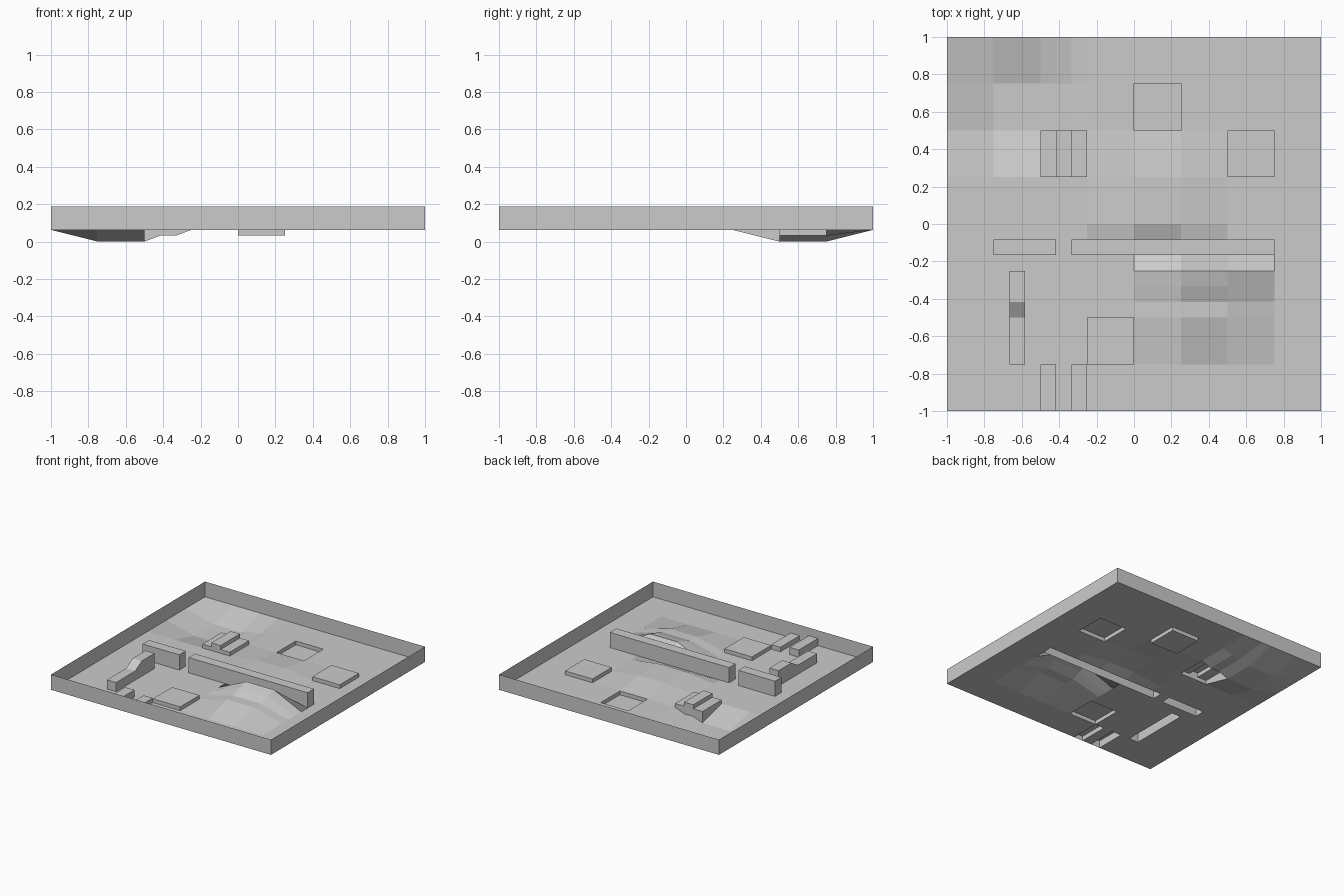
import bpy, bmesh

if "Cube" in bpy.data.objects:
    bpy.data.objects.remove(bpy.data.objects["Cube"])

U = 1 / 12                      # plan module
FLOOR, RIM = 0.0625, 0.1875
XS = [-12, -9, -8, -7, -6, -5, -4, -3, 0, 3, 6, 9, 12]
YS = [-12, -9, -6, -5, -4, -3, -2, -1, 0, 3, 6, 9, 12]

grey = bpy.data.materials.new("light_grey")
grey.diffuse_color = (0.6, 0.6, 0.6, 1)
grey.use_nodes = True
grey.node_tree.nodes["Principled BSDF"].inputs["Base Color"].default_value = grey.diffuse_color

# Soft landforms: (height, profile along x, profile along y)
LANDFORMS = [
    (-0.0625, {-9: 1, -8: 1, -7: 1, -6: 1, -5: .5, -4: .5}, {6: 1, 9: 1}),      # hollow
    (0.0625, {3: 1, 6: 1}, {-6: 1, -5: 1, -4: 1.5, -3: 1.84}),                  # hill
    (0.03125, {0: 1, 3: 1}, {0: 1, 3: 1}),                                      # low mound
]

# Steep features: x0, x1, y0, y1, height at front, height at back
FEATURES = {
    "long_barrier": (-4, 9, -2, -1, RIM, RIM),
    "short_barrier": (-9, -5, -2, -1, RIM, RIM),
    "stepped_barrier": (-8, -7, -9, -3, FLOOR + 0.075, RIM),
    "front_platform": (-3, 0, -9, -6, 0.094, 0.094),
    "back_platform": (6, 9, 3, 6, 0.094, 0.094),
    "left_step": (-6, -5, 3, 6, 0.094, 0.094),
    "middle_step": (-5, -4, 3, 6, 0.127, 0.127),
    "right_step": (-4, -3, 3, 6, 0.094, 0.094),
    "edge_block_left": (-6, -5, -12, -9, 0.122, 0.122),
    "edge_block_right": (-4, -3, -12, -9, 0.1, 0.1),
    "square_pit": (0, 3, 6, 9, 0.03125, 0.03125),
}


def ground(x, y):
    return FLOOR + sum(h * px.get(x, 0) * py.get(y, 0) for h, px, py in LANDFORMS)


def owner(x, y):
    for name, (x0, x1, y0, y1, _, _) in FEATURES.items():
        if x0 < x < x1 and y0 < y < y1:
            return name
    return "ground"


def height(name, x, y):
    if name == "ground":
        return ground(x, y)
    front, back = FEATURES[name][4:]
    return front if y <= -6 else back


meshes = {}


def add_face(name, points):
    bm = meshes.setdefault(name, bmesh.new())
    bm.faces.new([bm.verts.new((x * U, y * U, z)) for x, y, z in points])


def add_cliff(a, b, p, q):
    """Vertical face along p-q between neighbouring cells a (left of p-q) and b."""
    if a == b:
        return
    ap, aq, bp, bq = height(a, *p), height(a, *q), height(b, *p), height(b, *q)
    if abs(ap - bp) + abs(aq - bq) < 1e-5:
        return
    higher = a if ap + aq > bp + bq else b
    part = higher if higher != "ground" else (b if a == "ground" else a)
    add_face(part, [(*p, bp), (*q, bq), (*q, aq), (*p, ap)])


# Top surfaces and the cliffs between neighbouring cells
cells = [[owner((x0 + x1) / 2, (y0 + y1) / 2) for y0, y1 in zip(YS, YS[1:])]
         for x0, x1 in zip(XS, XS[1:])]
for i in range(len(XS) - 1):
    for j in range(len(YS) - 1):
        x0, x1, y0, y1 = XS[i], XS[i + 1], YS[j], YS[j + 1]
        me = cells[i][j]
        add_face(me, [(x, y, height(me, x, y)) for x, y in
                      ((x0, y0), (x1, y0), (x1, y1), (x0, y1))])
        if i + 1 < len(cells):
            add_cliff(me, cells[i + 1][j], (x1, y0), (x1, y1))
        if j + 1 < len(cells[0]):
            add_cliff(me, cells[i][j + 1], (x1, y1), (x0, y1))

# Perimeter rim
corners = [(-12, -12), (12, -12), (12, 12), (-12, 12)]
for p, q in zip(corners, corners[1:] + corners[:1]):
    add_face("outer_rim", [(*p, FLOOR), (*q, FLOOR), (*q, RIM), (*p, RIM)])

for name, bm in meshes.items():
    bmesh.ops.remove_doubles(bm, verts=bm.verts, dist=1e-5)
    mesh = bpy.data.meshes.new(name)
    bm.to_mesh(mesh)
    bm.free()
    mesh.materials.append(grey)
    bpy.context.collection.objects.link(bpy.data.objects.new(name, mesh))
